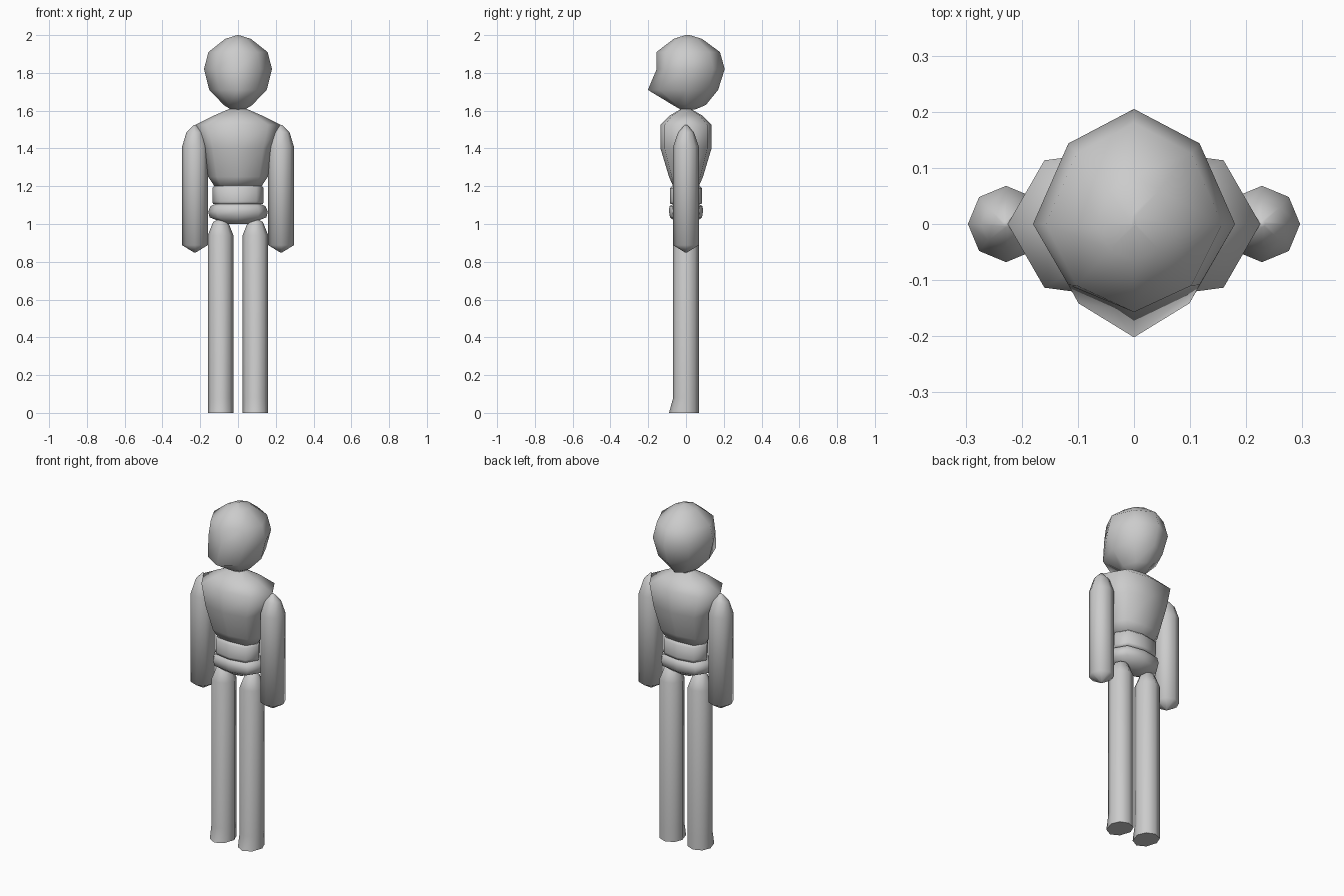
import bpy, bmesh

skin = bpy.data.materials.new("plain grey")
skin.diffuse_color = (0.6, 0.6, 0.6, 1)


def loft(name, rings, kx=0.707, ky=0.707, cx=0.0, angle=3.14):
    """Eight-sided body from rings of (z, half width, front y, back y)."""
    bm = bmesh.new()
    loops = []
    for z, w, f, b in rings:
        pts = [(w, 0), (w * kx, b * ky), (0, b), (-w * kx, b * ky),
               (-w, 0), (-w * kx, f * ky), (0, f), (w * kx, f * ky)]
        loops.append([bm.verts.new((cx + x, y, z)) for x, y in pts])
    for lo, hi in zip(loops, loops[1:]):
        for i in range(8):
            j = (i + 1) % 8
            bm.faces.new((lo[i], lo[j], hi[j], hi[i]))
    # Close both ends with shared vertices so the shading stays soft
    bm.faces.new(loops[0][::-1])
    bm.faces.new(loops[-1])
    bmesh.ops.remove_doubles(bm, verts=bm.verts, dist=0.0005)
    bmesh.ops.recalc_face_normals(bm, faces=bm.faces)
    me = bpy.data.meshes.new(name)
    bm.to_mesh(me)
    bm.free()
    me.materials.append(skin)
    ob = bpy.data.objects.new(name, me)
    bpy.context.collection.objects.link(ob)
    bpy.context.view_layer.objects.active = ob
    ob.select_set(True)
    bpy.ops.object.shade_smooth_by_angle(angle=angle)
    ob.select_set(False)
    return ob


# Head with a protruding chin at the front
loft("head", [(1.607, 0.04, -0.03, 0.05), (1.63, 0.075, -0.07, 0.105),
              (1.71, 0.152, -0.202, 0.17), (1.82, 0.18, -0.155, 0.205),
              (1.91, 0.157, -0.157, 0.18), (1.98, 0.068, -0.065, 0.085),
              (2.0, 0.004, -0.004, 0.02)], 0.65, 0.7)

# Chest, broad at the shoulders and tapering to the waist
loft("chest", [(1.2, 0.125, -0.068, 0.068), (1.25, 0.158, -0.09, 0.09),
               (1.4, 0.188, -0.135, 0.135), (1.525, 0.225, -0.135, 0.135),
               (1.575, 0.125, -0.085, 0.085), (1.61, 0.045, -0.025, 0.025)],
     0.71, 0.84)

# Waist band and pelvis
loft("waist", [(1.105, 0.132, -0.083, 0.083), (1.12, 0.136, -0.085, 0.085),
               (1.19, 0.136, -0.085, 0.085), (1.21, 0.115, -0.065, 0.065)],
     0.71, 0.8)
loft("pelvis", [(1.0, 0.06, -0.04, 0.04), (1.035, 0.15, -0.085, 0.085),
                (1.065, 0.158, -0.09, 0.09), (1.095, 0.145, -0.088, 0.088),
                (1.11, 0.11, -0.06, 0.06)], 0.71, 0.8)

# Paired limbs
R = 0.068
for side, s in (("left", 1), ("right", -1)):
    loft(side + "_arm", [(0.848, 0.003, -0.003, 0.003), (0.888, R, -R, R),
                         (1.41, R, -R, R), (1.485, 0.045, -0.042, 0.042),
                         (1.525, 0.006, -0.006, 0.006)], cx=s * 0.228)
    loft(side + "_leg", [(0, R, -0.09, R), (0.08, R, -R, R),
                         (0.94, R, -R, R), (1.01, 0.04, -0.04, 0.04),
                         (1.022, 0.02, -0.02, 0.02)], cx=s * 0.092, angle=1.2)
